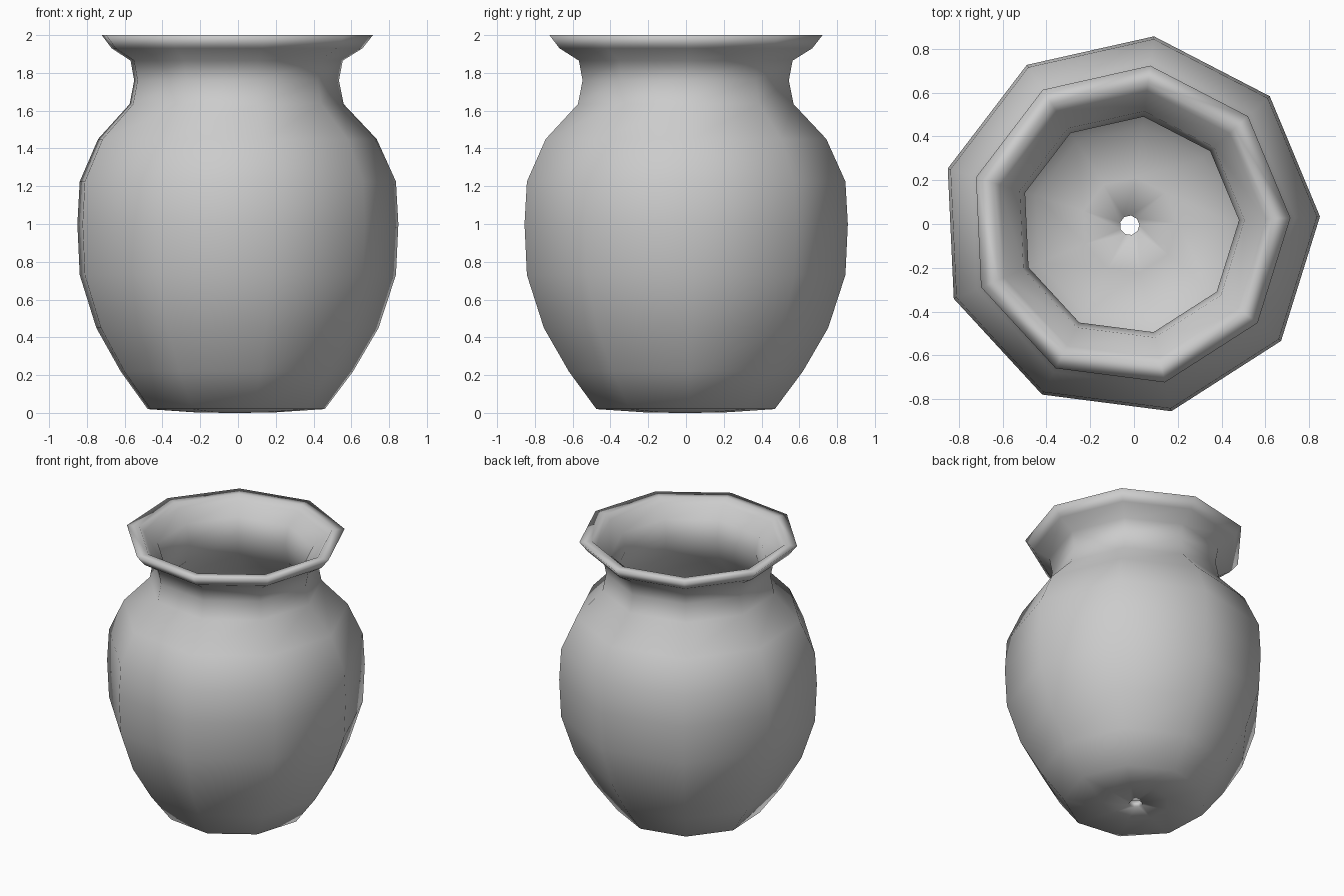
import bpy, bmesh
from math import cos, sin, pi, radians

if "Cube" in bpy.data.objects:
    bpy.data.objects.remove(bpy.data.objects["Cube"])

SIDES = 9
PHASE = radians(2.65)
CX, CY = -0.02, -0.006

# closed wall profile (radius, z): outer skin upward, over the lip, inner skin downward
outer = [(0.045, 0.0), (0.22, 0.003), (0.48, 0.02), (0.63, 0.22), (0.765, 0.45),
         (0.857, 0.73), (0.87, 1.0), (0.857, 1.225), (0.755, 1.45), (0.58, 1.635),
         (0.555, 1.76), (0.575, 1.865), (0.68, 1.93), (0.735, 2.0)]
inner = [(0.65, 2.0), (0.62, 1.965), (0.525, 1.89), (0.5, 1.76), (0.53, 1.61),
         (0.71, 1.42), (0.805, 1.21), (0.817, 1.0), (0.805, 0.74), (0.715, 0.47),
         (0.585, 0.25), (0.45, 0.07), (0.22, 0.053), (0.045, 0.05)]
profile = outer + inner

# lathe the profile into a nine-sided pot with a drain hole
bm = bmesh.new()
rings = []
for r, z in profile:
    rings.append([bm.verts.new((CX + r * cos(PHASE + 2 * pi * i / SIDES),
                                CY + r * sin(PHASE + 2 * pi * i / SIDES), z))
                  for i in range(SIDES)])
for a, ring in enumerate(rings):
    nxt = rings[(a + 1) % len(rings)]
    for i in range(SIDES):
        j = (i + 1) % SIDES
        bm.faces.new((ring[i], ring[j], nxt[j], nxt[i]))
bmesh.ops.recalc_face_normals(bm, faces=bm.faces[:])
for f in bm.faces:
    f.smooth = True

mesh = bpy.data.meshes.new("pot")
bm.to_mesh(mesh)
bm.free()
pot = bpy.data.objects.new("pot", mesh)
bpy.context.collection.objects.link(pot)
